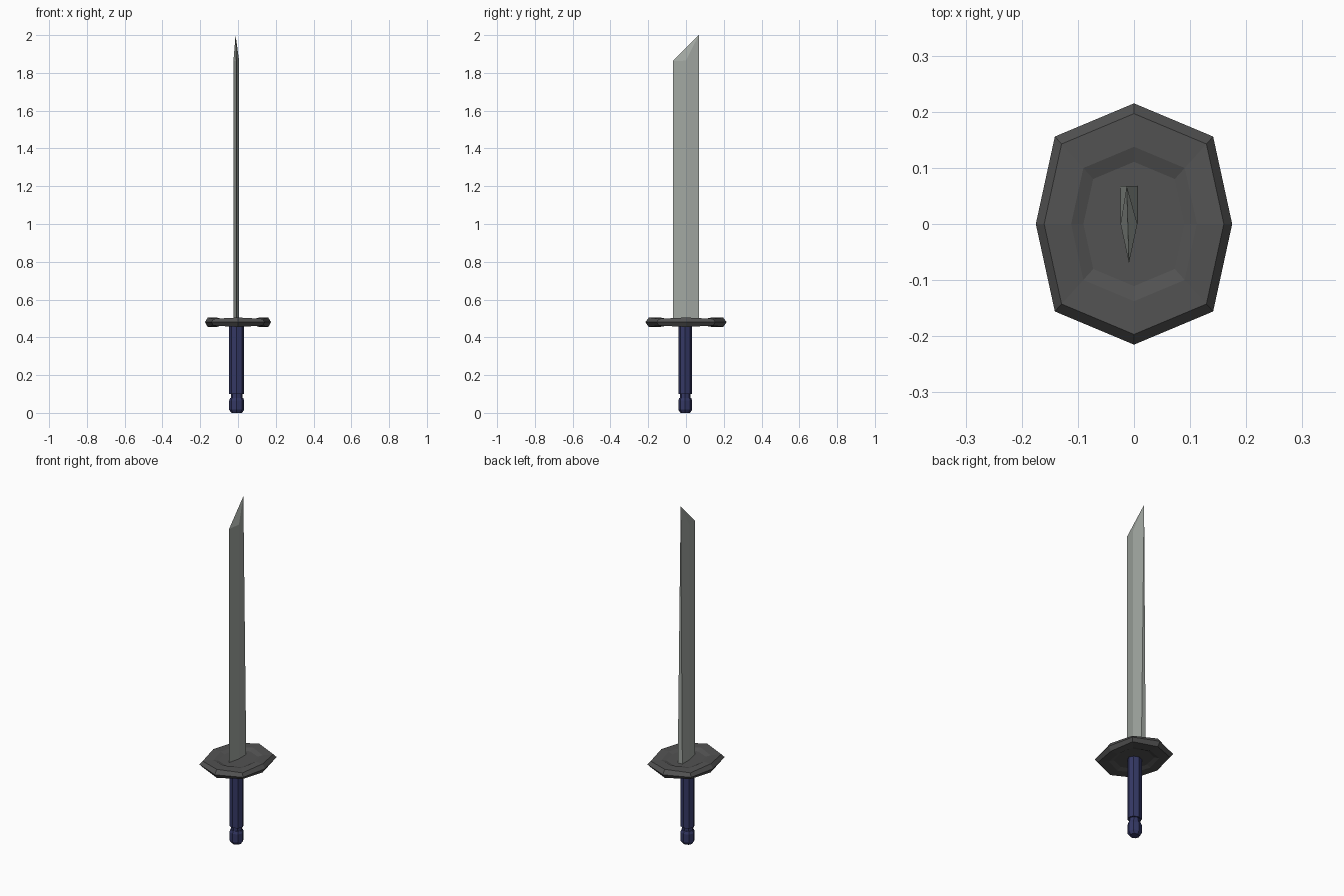
import bpy
from math import cos, sin, pi

if "Cube" in bpy.data.objects:
    bpy.data.objects.remove(bpy.data.objects["Cube"])


def make_object(name, verts, faces, color):
    mesh = bpy.data.meshes.new(name)
    mesh.from_pydata(verts, [], faces)
    mesh.update()
    mat = bpy.data.materials.new(name + "_material")
    mat.diffuse_color = (*color, 1)
    mat.use_nodes = True
    mat.node_tree.nodes["Principled BSDF"].inputs["Base Color"].default_value = mat.diffuse_color
    mesh.materials.append(mat)
    obj = bpy.data.objects.new(name, mesh)
    bpy.context.collection.objects.link(obj)
    return obj


def loft(name, rings, color):
    """Skin a stack of equal-sized rings, bottom to top, and cap both ends."""
    n = len(rings[0])
    verts = [v for ring in rings for v in ring]
    faces = [(r * n + i, r * n + (i + 1) % n, (r + 1) * n + (i + 1) % n, (r + 1) * n + i)
             for r in range(len(rings) - 1) for i in range(n)]
    last = (len(rings) - 1) * n
    faces += [tuple(reversed(range(n))), tuple(range(last, last + n))]
    return make_object(name, verts, faces, color)


# Handle pieces: eight-sided turned profiles of (radius, z)
def turned(name, profile):
    rings = [[(-0.007 + r * cos(i * pi / 4), -0.004 + r * 0.92 * sin(i * pi / 4), z)
              for i in range(8)] for r, z in profile]
    return loft(name, rings, (0.035, 0.04, 0.13))


turned("pommel", [(0.028, 0), (0.040, 0.017), (0.040, 0.065), (0.034, 0.08)])
turned("pommel_neck", [(0.031, 0.075), (0.031, 0.105)])
turned("grip", [(0.040, 0.10), (0.040, 0.475)])


# Guard: stretched octagon, slightly thinner at the diagonal corners
def guard_ring(scale, cardinal_h, diagonal_h):
    ring = []
    for i in range(8):
        a = i * pi / 4
        k = scale * (1.14 if i % 2 else 1.0)
        ky = scale * (1.025 if i % 2 else 1.0)
        h = diagonal_h if i % 2 else cardinal_h
        ring.append((0.175 * k * cos(a), 0.215 * ky * sin(a), 0.48 + h))
    return ring


levels = [(0.515, 0.013, 0.013), (0.64, 0.025, 0.018), (0.915, 0.025, 0.018)]
bottom = [guard_ring(s, -c, -d) for s, c, d in levels]
top = [guard_ring(s, c, d) for s, c, d in reversed(levels)]
loft("guard", bottom + [guard_ring(1.0, 0, 0)] + top, (0.085, 0.085, 0.085))

# Blade: wedge section whose back narrows to a slanted point
verts = [(-0.009, -0.07, 0.48), (0.006, 0, 0.48), (0.006, 0.068, 0.48),
         (-0.024, 0.068, 0.48), (-0.024, 0, 0.48),
         (-0.009, -0.07, 1.862), (0.006, 0, 1.865), (-0.024, 0, 1.865),
         (-0.013, 0.068, 2.0)]
faces = [(4, 3, 2, 1, 0), (0, 1, 6, 5), (4, 0, 5, 7), (1, 2, 8, 6),
         (3, 4, 7, 8), (2, 3, 8), (5, 6, 8), (7, 5, 8)]
make_object("blade", verts, faces, (0.36, 0.39, 0.36))
